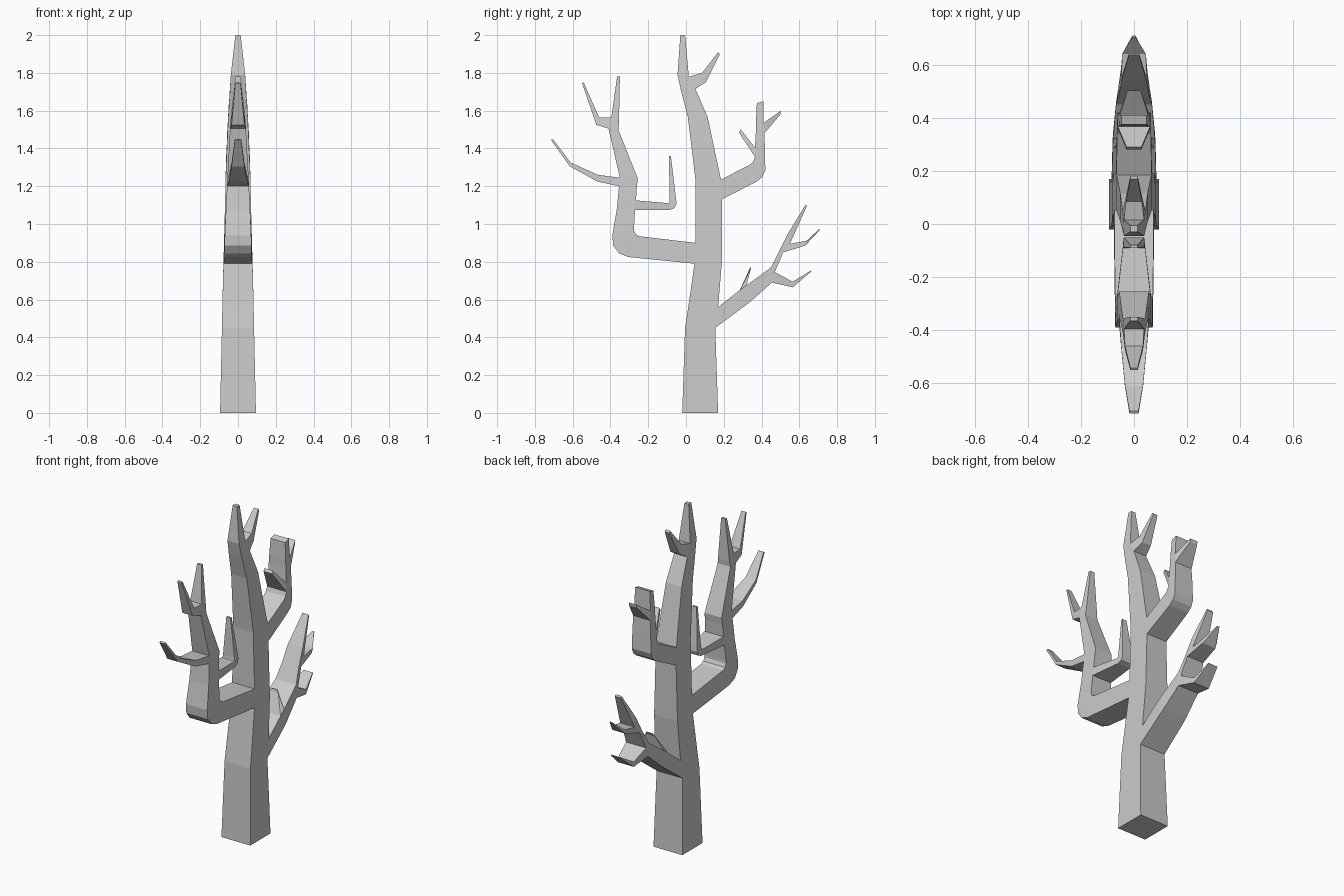
import bpy, bmesh

bm = bmesh.new()
cache = {}


def vert(p, w, side):
    key = (p, side)
    if key not in cache:
        cache[key] = bm.verts.new((side * w, p[0], p[1]))
    return cache[key]


def face(verts):
    verts = list(dict.fromkeys(verts))
    if len(verts) > 2:
        bm.faces.new(verts)


def limb(*sections):
    """Loft sections (y1, z1, y2, z2, half width); a base on an existing limb is welded open."""
    rings = []
    for y1, z1, y2, z2, w in sections:
        p, q = (y1, z1), (y2, z2)
        rings.append([vert(p, w, -1), vert(p, w, 1), vert(q, w, 1), vert(q, w, -1)])
    joined = bm.faces.get(rings[0])
    if joined:
        bm.faces.remove(joined)
    else:
        face(rings[0])
    for a, b in zip(rings, rings[1:]):
        for i in range(4):
            j = (i + 1) % 4
            face([a[i], a[j], b[j], b[i]])
    face(rings[-1])


# Trunk and its top fork
limb((-.02, 0, .17, 0, .095), (-.005, .45, .155, .45, .085), (.012, .56, .17, .56, .083),
     (.045, .79, .19, .80, .077), (.05, .9, .19, .9, .074), (.05, 1.13, .19, 1.13, .068),
     (.05, 1.235, .185, 1.235, .066), (.01, 1.565, .115, 1.565, .052),
     (-.025, 1.70, .05, 1.715, .043), (-.045, 1.79, .015, 1.78, .038), (-.03, 2, -.005, 2, .014))
limb((.05, 1.715, .015, 1.78, .04), (.105, 1.75, .085, 1.80, .03), (.18, 1.90, .17, 1.91, .014))

# Large front branch that turns upward
limb((.045, .79, .05, .9, .075), (-.305, .825, -.245, .935, .072), (-.355, .845, -.265, .945, .072),
     (-.385, .885, -.275, .965, .071), (-.39, .94, -.275, .985, .07), (-.367, 1.075, -.27, 1.075, .064),
     (-.362, 1.125, -.265, 1.125, .062), (-.355, 1.20, -.26, 1.20, .058),
     (-.35, 1.245, -.255, 1.24, .056), (-.41, 1.505, -.358, 1.5, .042),
     (-.395, 1.565, -.355, 1.53, .038), (-.365, 1.78, -.35, 1.78, .014))
# Its outer, upper and inner twigs
limb((-.355, 1.20, -.35, 1.245, .057), (-.47, 1.225, -.465, 1.26, .048),
     (-.615, 1.305, -.61, 1.325, .034), (-.715, 1.445, -.705, 1.45, .017))
limb((-.41, 1.505, -.395, 1.565, .04), (-.475, 1.525, -.46, 1.565, .034), (-.55, 1.745, -.542, 1.75, .014))
limb((-.27, 1.075, -.265, 1.125, .06), (-.085, 1.075, -.09, 1.11, .042), (-.06, 1.085, -.088, 1.115, .04),
     (-.05, 1.11, -.087, 1.125, .038), (-.08, 1.36, -.09, 1.36, .014))

# Upper back branch with two twigs
limb((.19, 1.13, .185, 1.235, .067), (.375, 1.225, .34, 1.315, .064), (.405, 1.25, .355, 1.33, .064),
     (.42, 1.285, .365, 1.355, .063), (.418, 1.4, .365, 1.405, .06), (.415, 1.48, .37, 1.49, .057),
     (.41, 1.535, .37, 1.54, .054), (.41, 1.65, .375, 1.64, .048))
limb((.365, 1.355, .365, 1.405, .06), (.28, 1.485, .29, 1.50, .028))
limb((.415, 1.48, .41, 1.535, .055), (.5, 1.58, .503, 1.60, .025))

# Lower back branch and its twigs
limb((.155, .45, .17, .56, .085), (.31, .565, .285, .65, .081), (.345, .592, .32, .675, .079),
     (.455, .69, .45, .77, .068), (.47, .745, .45, .77, .066), (.515, .85, .49, .85, .056),
     (.55, .895, .54, .95, .048), (.64, 1.095, .635, 1.105, .02))
limb((.515, .85, .55, .895, .055), (.63, .885, .64, .912, .045), (.71, .97, .705, .973, .006))
limb((.455, .69, .47, .745, .066), (.565, .665, .565, .695, .052), (.665, .75, .66, .753, .03))
limb((.285, .65, .32, .675, .08), (.345, .77, .34, .77, .02))

bmesh.ops.recalc_face_normals(bm, faces=bm.faces)
mesh = bpy.data.meshes.new("bare_tree")
bm.to_mesh(mesh)
bm.free()
bpy.context.collection.objects.link(bpy.data.objects.new("bare_tree", mesh))
